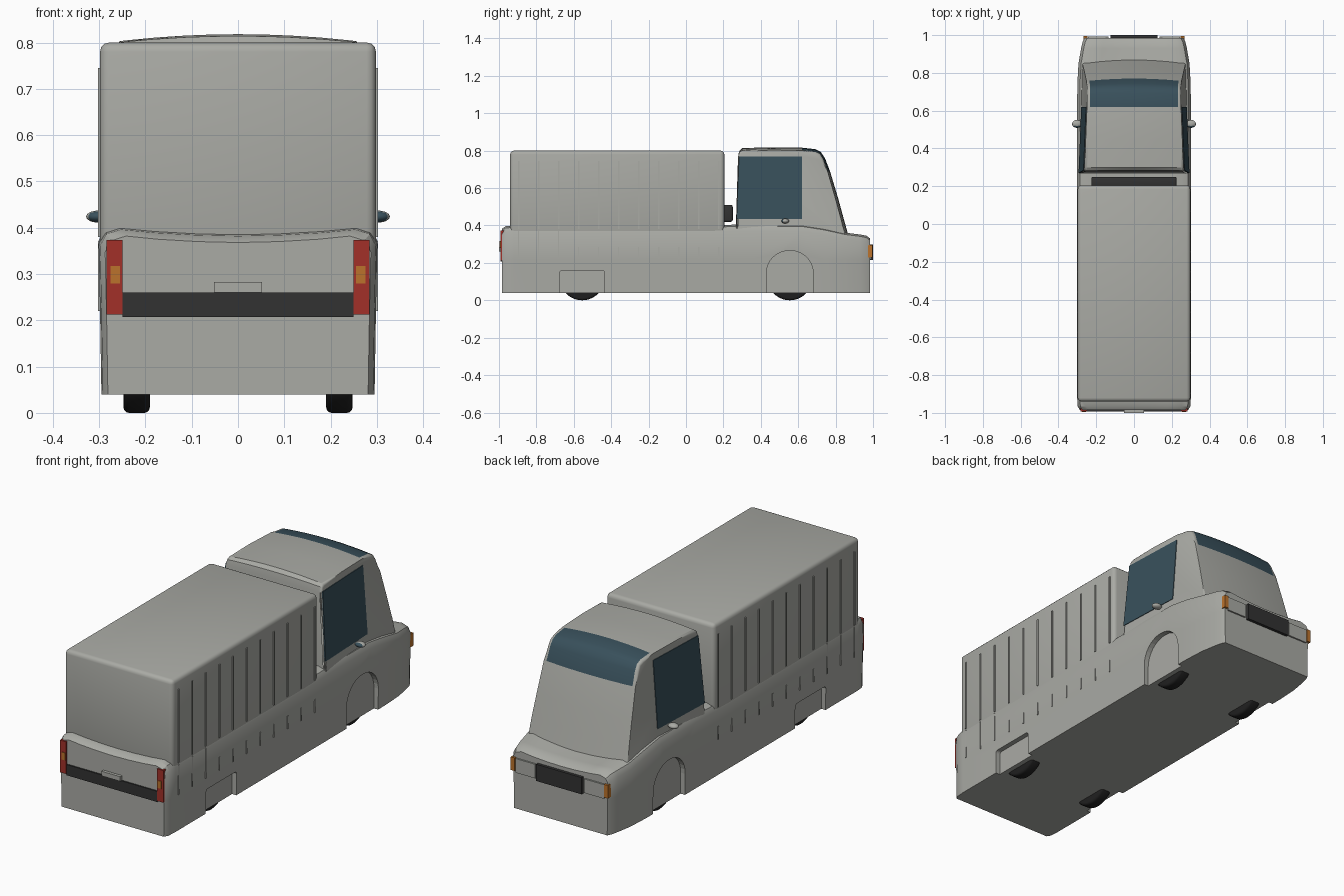
import bpy, bmesh, math
from mathutils import Vector

old = bpy.data.objects.get("Cube")
if old:
    bpy.data.objects.remove(old, do_unlink=True)


def material(name, r, g, b):
    m = bpy.data.materials.new(name)
    m.use_nodes = True
    m.diffuse_color = (r, g, b, 1)
    node = next(n for n in m.node_tree.nodes if n.type == 'BSDF_PRINCIPLED')
    node.inputs["Base Color"].default_value = (r, g, b, 1)
    node.inputs["Roughness"].default_value = 0.6
    return m


GREY = material("body_grey", .40, .405, .375)
GLASS = material("dark_glass", .04, .08, .105)
BLACK = material("trim_black", .032, .032, .032)
RUBBER = material("tyre_rubber", .015, .015, .015)
RED = material("tail_red", .36, .03, .022)
AMBER = material("amber", .5, .17, .025)


def finish(name, bm, *mats, smooth=True):
    bmesh.ops.recalc_face_normals(bm, faces=bm.faces)
    me = bpy.data.meshes.new(name)
    bm.to_mesh(me)
    bm.free()
    ob = bpy.data.objects.new(name, me)
    bpy.context.collection.objects.link(ob)
    for m in mats:
        me.materials.append(m)
    bpy.ops.object.select_all(action='DESELECT')
    ob.select_set(True)
    bpy.context.view_layer.objects.active = ob
    if smooth:
        bpy.ops.object.shade_smooth_by_angle(angle=math.radians(32))
    return ob


def box(name, xs, ys, zs, mat, bevel=0):
    bm = bmesh.new()
    bmesh.ops.create_cube(bm, size=1)
    for v in bm.verts:
        v.co = [(r[0] + r[1]) / 2 + c * (r[1] - r[0]) for c, r in zip(v.co, (xs, ys, zs))]
    if bevel:
        bmesh.ops.bevel(bm, geom=bm.edges[:], offset=bevel, segments=3, profile=.5, affect='EDGES')
    return finish(name, bm, mat, smooth=bevel > 0)


def prism(name, outline, x_at, depth, mat):
    """Extrude a (y, z) outline sideways, with x_at giving its outer surface."""
    bm = bmesh.new()
    outer = [bm.verts.new((x_at(y, z), y, z)) for y, z in outline]
    inner = [bm.verts.new((v.co.x - depth, v.co.y, v.co.z)) for v in outer]
    bm.faces.new(outer)
    bm.faces.new(inner[::-1])
    n = len(outer)
    for i in range(n):
        bm.faces.new((outer[i], outer[(i + 1) % n], inner[(i + 1) % n], inner[i]))
    return finish(name, bm, mat, smooth=False)


SIDES = (("left", 1), ("right", -1))

# Lower body: cross-sections lofted along the length
stations = [(-.985, .287, .372), (-.965, .298, .386), (-.92, .301, .391), (.1, .301, .39),
            (.35, .301, .397), (.62, .301, .395), (.74, .3, .376), (.85, .294, .352),
            (.93, .28, .342), (.965, .272, .335), (.985, .262, .32)]
bm = bmesh.new()
rings = []
for y, w, z in stations:
    half = [(w - .006, .04), (w - .003, .22), (w, z - .025), (w - .014, z), (w - .045, z + .01),
            (w * .6, z + .003), (w * .3, z - .002)]
    ring = half + [(0, z - .004)] + [(-x, h) for x, h in reversed(half)]
    rings.append([bm.verts.new((x, y, h)) for x, h in ring])
for a, b in zip(rings, rings[1:]):
    for i in range(len(a)):
        j = (i + 1) % len(a)
        bm.faces.new((a[i], a[j], b[j], b[i]))
bm.faces.new(rings[0])
bm.faces.new(rings[-1][::-1])
body = finish("lower_body", bm, GREY)


# Shallow wheel arches cut from the body sides
def arch(y, half, top, corner):
    pts = [(y - half, 0), (y + half, 0)]
    for s, start in ((1, 0), (-1, math.pi / 2)):
        for k in range(9):
            a = start + k * math.pi / 16
            pts.append((y + s * (half - corner) + corner * math.cos(a), top - corner + corner * math.sin(a)))
    return pts


for y, half, top, corner in ((-.555, .12, .16, .015), (.555, .125, .265, .12)):
    for side, s in SIDES:
        cutter = prism("arch_cutter", arch(y, half, top, corner), lambda a, b: s * .33, s * .058, GREY)
        cutter.hide_render = True
        mod = body.modifiers.new("arch", 'BOOLEAN')
        mod.object, mod.operation, mod.solver = cutter, 'DIFFERENCE', 'EXACT'
        bpy.ops.object.select_all(action='DESELECT')
        body.select_set(True)
        bpy.context.view_layer.objects.active = body
        bpy.ops.object.modifier_apply(modifier=mod.name)
        bpy.data.objects.remove(cutter, do_unlink=True)

# Tyres
for axle, y in (("box", -.555), ("cab", .555)):
    for side, s in SIDES:
        bm = bmesh.new()
        bmesh.ops.create_cone(bm, cap_ends=True, segments=40, radius1=.12, radius2=.12, depth=.057)
        rims = [e for e in bm.edges if any(len(f.verts) > 4 for f in e.link_faces)]
        bmesh.ops.bevel(bm, geom=rims, offset=.012, segments=3, profile=.5, affect='EDGES')
        for v in bm.verts:
            v.co = (v.co.z + s * .219, v.co.x + y, v.co.y + .12)
        finish(f"{axle}_tyre_{side}", bm, RUBBER)

# Cargo box with vertical ribs, and short ribs below on the body
box("cargo_box", (-.298, .298), (-.94, .205), (.3, .8), GREY, .02)
for side, s in SIDES:
    for i in range(11):
        y = -.895 + i * .107
        xs = sorted((s * .29, s * .302))
        box(f"cargo_rib_{side}_{i}", xs, (y - .004, y + .004), (.38, .745), GREY)
        box(f"body_rib_{side}_{i}", xs, (y - .003, y + .003), (.22, .285 if i > 2 else .37), GREY)

# Intake unit behind the cab
box("intake_unit", (-.225, .225), (.195, .25), (.42, .51), BLACK, .01)


# Cab: a side profile swept across, bowed at the windscreen and roof
def cab_x(y, z):
    return .296 - .075 * (z - .36) - .04 * (y - .27)


# y, z, forward bow, upward bow
profile = [(.265, .34, 0, 0), (.278, .765, 0, 0), (.284, .79, 0, .008), (.3, .8, 0, .014),
           (.45, .803, 0, .015), (.62, .801, 0, .015), (.69, .794, .003, .014), (.716, .782, .006, .01),
           (.733, .755, .01, .005), (.757, .69, .013, 0), (.80, .54, .015, 0), (.83, .43, .015, 0), (.855, .34, .015, 0)]
columns = [-1, -.94, -.7, -.45, -.22, 0, .22, .45, .7, .94, 1]
bm = bmesh.new()
grid = [[bm.verts.new((u * cab_x(y, z), y + by * (1 - u * u), z + bz * (1 - u * u))) for u in columns]
        for y, z, by, bz in profile]
for r in range(len(grid) - 1):
    for c in range(len(columns) - 1):
        f = bm.faces.new((grid[r][c], grid[r][c + 1], grid[r + 1][c + 1], grid[r + 1][c]))
        if 5 <= r <= 8 and 0 < c < len(columns) - 2:
            f.material_index = 1
for c in (0, -1):
    bm.faces.new([row[c] for row in grid])
bm.faces.new(grid[0] + grid[-1][::-1])
side_edges = [e for e in bm.edges if any(len(f.verts) == len(profile) for f in e.link_faces) and e.calc_length() > 0
              and min(v.co.z for v in e.verts) > .339 and max(v.co.z for v in e.verts) > .35]
bmesh.ops.bevel(bm, geom=side_edges, offset=.01, segments=3, profile=.5, affect='EDGES', clamp_overlap=True,
                material=0)
finish("cab", bm, GREY, GLASS)

# Side windows and door mirrors
for side, s in SIDES:
    prism(f"side_window_{side}", [(.27, .435), (.62, .435), (.62, .77), (.284, .77)],
          lambda y, z: s * (cab_x(y, z) + .003), s * .007, GLASS)
    bm = bmesh.new()
    bmesh.ops.create_uvsphere(bm, u_segments=20, v_segments=12, radius=1)
    for f in bm.faces:
        f.material_index = int(f.calc_center_median().y < -.45)
    for v in bm.verts:
        v.co = Vector((v.co.x * .026 + s * .302, v.co.y * .021 + .53, v.co.z * .013 + .424))
    finish(f"door_mirror_{side}", bm, GREY, GLASS)

# Tail end: bumper strip, plate and lamps
box("tail_bumper", (-.25, .25), (-.992, -.96), (.207, .26), BLACK)
box("tail_plate", (-.052, .052), (-1.0, -.97), (.26, .283), GREY)
for side, s in SIDES:
    box(f"tail_lamp_{side}", sorted((s * .25, s * .284)), (-.993, -.96), (.213, .373), RED)
    box(f"tail_indicator_{side}", sorted((s * .255, s * .275)), (-.996, -.985), (.28, .317), AMBER)

# Cab end: grille, headlamps and corner indicators
box("grille", (-.125, .125), (.97, 1.0), (.215, .298), BLACK)
for side, s in SIDES:
    box(f"headlamp_{side}", sorted((s * .135, s * .243)), (.97, .993), (.222, .292), GREY)
    box(f"corner_indicator_{side}", sorted((s * .246, s * .267)), (.972, .996), (.23, .295), AMBER)
